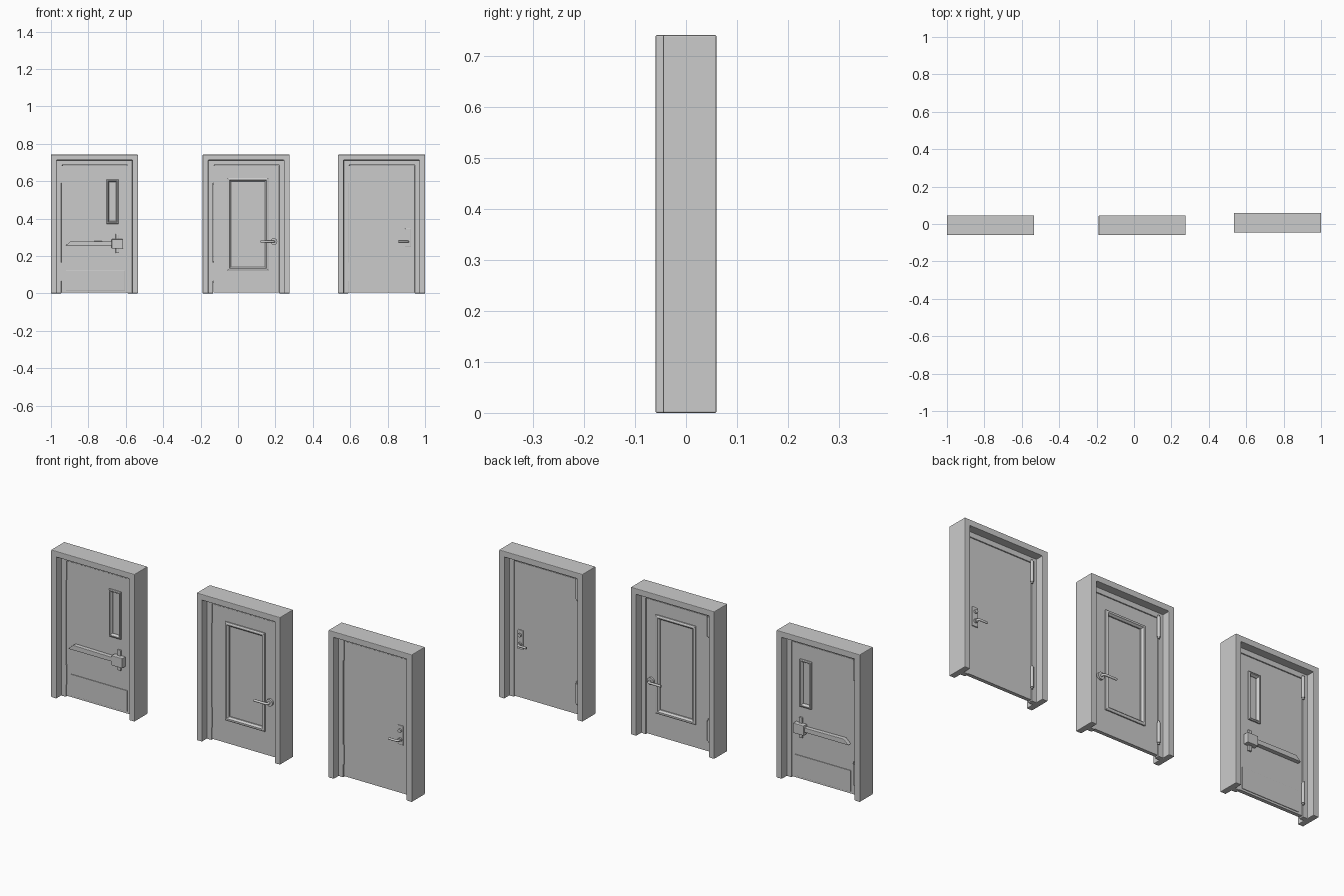
import bpy, bmesh, math
from mathutils import Matrix, Vector

if "Cube" in bpy.data.objects:
    bpy.data.objects.remove(bpy.data.objects["Cube"])

H, T, D = 0.2325, 0.742, 0.0525      # frame half width, height, half depth
LEAF = 0.009                          # leaf half thickness


def finish(name, bm, bevel=0.0, smooth=False):
    bmesh.ops.recalc_face_normals(bm, faces=bm.faces)
    me = bpy.data.meshes.new(name)
    bm.to_mesh(me)
    bm.free()
    ob = bpy.data.objects.new(name, me)
    bpy.context.collection.objects.link(ob)
    if bevel:
        m = ob.modifiers.new("bevel", 'BEVEL')
        m.width, m.segments, m.limit_method = bevel, 2, 'ANGLE'
    if smooth:
        bpy.ops.object.select_all(action='DESELECT')
        ob.select_set(True)
        bpy.context.view_layer.objects.active = ob
        bpy.ops.object.shade_smooth_by_angle(angle=math.radians(35))
    return ob


def box(name, x0, x1, y0, y1, z0, z1, bevel=0.0):
    bm = bmesh.new()
    bmesh.ops.create_cube(bm, size=1)
    for v in bm.verts:
        v.co = ((x0 + x1) / 2 + v.co.x * (x1 - x0), (y0 + y1) / 2 + v.co.y * (y1 - y0),
                (z0 + z1) / 2 + v.co.z * (z1 - z0))
    return finish(name, bm, bevel)


def cylinder(name, center, r, depth, axis='Z', sides=24):
    bm = bmesh.new()
    rot = Matrix.Rotation(math.pi / 2, 4, 'X') if axis == 'Y' else Matrix()
    bmesh.ops.create_cone(bm, cap_ends=True, segments=sides, radius1=r, radius2=r, depth=depth,
                          matrix=Matrix.Translation(center) @ rot)
    return finish(name, bm, smooth=True)


def bridge(bm, rows, close):
    n = len(rows)
    for i in range(n if close else n - 1):
        a, b = rows[i], rows[(i + 1) % n]
        for j in range(len(a)):
            k = (j + 1) % len(a)
            bm.faces.new((a[j], a[k], b[k], b[j]))


def rect_rings(name, rings, bevel=0.0):
    """Rectangular ring made of (x0, x1, z0, z1, y) loops joined in a cycle."""
    bm = bmesh.new()
    rows = [[bm.verts.new(p) for p in ((a, y, c), (b, y, c), (b, y, d), (a, y, d))]
            for a, b, c, d, y in rings]
    bridge(bm, rows, True)
    return finish(name, bm, bevel)


def door_frame(name, cx, cy):
    # stepped jamb section swept up, across and down with mitred corners
    w, w2, s0, s1 = 0.03, 0.0555, -0.0135, 0.0125
    prof = [(0, -D), (w, -D), (w, s0), (w2, s0), (w2, s1), (w, s1), (w, D), (0, D)]
    bm = bmesh.new()
    rows = [[bm.verts.new((cx + sx * (H - o), cy + y, top * (T - o))) for o, y in prof]
            for sx, top in ((-1, 0), (-1, 1), (1, 1), (1, 0))]
    bridge(bm, rows, False)
    bm.faces.new(rows[0])
    bm.faces.new(rows[3])
    finish(name, bm, 0.003)


def leaf_rect(cx):
    return cx - 0.1755, cx + 0.1755, 0.006, 0.685


def glazed_leaf(name, cx, cy, x0, x1, z0, z1, trim):
    # leaf with an opening, glass pane and raised trim on both faces
    a, b, c, d = leaf_rect(cx)
    g = trim * 0.6
    hole = (x0 + g, x1 - g, z0 + g, z1 - g)
    rect_rings(name + "_leaf", [(a, b, c, d, cy - LEAF), (*hole, cy - LEAF),
                                (*hole, cy + LEAF), (a, b, c, d, cy + LEAF)])
    box(name + "_glass", hole[0], hole[1], cy - 0.003, cy + 0.003, hole[2], hole[3])
    for s, side in ((-1, "front"), (1, "back")):
        def ring(i, y):
            return (x0 + i, x1 - i, z0 + i, z1 - i, cy + s * y)
        rect_rings(f"{name}_glass_trim_{side}",
                   [ring(0, LEAF - 0.001), ring(0, LEAF + 0.006), ring(trim * .3, LEAF + 0.009),
                    ring(trim * .6, LEAF + 0.009), ring(trim, LEAF), ring(trim, 0.002),
                    ring(g, 0.002)])


def hinges(name, cx, cy):
    # knuckle with end caps and a plate, on the back left edge
    for z, pos in ((0.115, "lower"), (0.64, "upper")):
        x, y = cx - 0.176, cy + LEAF + 0.006
        cylinder(f"{name}_hinge_{pos}_knuckle", (x, y, z), 0.0075, 0.1, sides=16)
        cylinder(f"{name}_hinge_{pos}_pin", (x, y, z), 0.005, 0.116, sides=16)
        box(f"{name}_hinge_{pos}_plate", x - 0.003, x + 0.003, cy - LEAF - 0.004, y, z - 0.05, z + 0.05)


def lever(name, x, cy, z, s, length, r):
    # neck turning into a sideways grip
    cu = bpy.data.curves.new(name, 'CURVE')
    cu.dimensions, cu.bevel_depth, cu.bevel_resolution, cu.use_fill_caps = '3D', r, 3, True
    pts = [(0, 0.005), (0, 0.027), (-0.002, 0.032), (-0.007, 0.035), (-length, 0.035)]
    sp = cu.splines.new('POLY')
    sp.points.add(len(pts) - 1)
    for p, (dx, dy) in zip(sp.points, pts):
        p.co = (x + dx, cy + s * dy, z, 1)
    bpy.context.collection.objects.link(bpy.data.objects.new(name, cu))


def span(cy, s, y0, y1):
    return sorted((cy + s * y0, cy + s * y1))


SIDES = ((-1, "front"), (1, "back"))

# frames and hinges for all three doors
DOORS = (("exit_door", -0.7675, -0.0075), ("glass_door", 0.0435, -0.0075), ("plain_door", 0.7675, 0.0075))
for n, cx, cy in DOORS:
    door_frame(n + "_frame", cx, cy)
    hinges(n, cx, cy)

# exit door: narrow window, push bar and kick plate on both faces
n, cx, cy = DOORS[0]
glazed_leaf(n, cx, cy, -0.704, -0.638, 0.372, 0.61, 0.014)
for s, side in SIDES:
    bm = bmesh.new()
    f = bm.faces.new([bm.verts.new((x, cy + s * 0.008, z)) for x, z in
                      ((-0.92, 0.256), (-0.893, 0.281), (-0.67, 0.278), (-0.67, 0.256))])
    ext = bmesh.ops.extrude_face_region(bm, geom=[f])
    bmesh.ops.translate(bm, vec=Vector((0, s * 0.022, 0)),
                        verts=[v for v in ext["geom"] if isinstance(v, bmesh.types.BMVert)])
    bmesh.ops.delete(bm, geom=[f], context='FACES_KEEP_BOUNDARY') if f.is_valid and len(bm.faces) > 6 else None
    finish(f"{n}_push_bar_{side}", bm, 0.002)
    box(f"{n}_push_bar_head_{side}", -0.675, -0.615, *span(cy, s, 0.008, 0.036), 0.24, 0.29, 0.003)
    box(f"{n}_lock_plate_{side}", -0.654, -0.636, *span(cy, s, 0.008, 0.018), 0.215, 0.318, 0.002)
    box(f"{n}_kick_plate_{side}", -0.92, -0.605, *span(cy, s, 0.008, 0.012), 0.016, 0.122, 0.001)

# glass door: large window, round rose and lever
n, cx, cy = DOORS[1]
glazed_leaf(n, cx, cy, -0.058, 0.164, 0.122, 0.618, 0.02)
for s, side in SIDES:
    cylinder(f"{n}_rose_{side}", (0.192, cy + s * 0.013, 0.277), 0.018, 0.012, 'Y', 32)
    lever(f"{n}_lever_{side}", 0.192, cy, 0.277, s, 0.072, 0.006)

# plain door: solid leaf, lock plate, cylinder and lever
n, cx, cy = DOORS[2]
a, b, c, d = leaf_rect(cx)
box(n + "_leaf", a, b, cy - LEAF, cy + LEAF, c, d)
for s, side in SIDES:
    box(f"{n}_lock_plate_{side}", 0.893, 0.925, *span(cy, s, 0.008, 0.015), 0.25, 0.347, 0.003)
    cylinder(f"{n}_lock_cylinder_{side}", (0.909, cy + s * 0.017, 0.323), 0.009, 0.012, 'Y')
    cylinder(f"{n}_lever_collar_{side}", (0.909, cy + s * 0.018, 0.277), 0.01, 0.01, 'Y')
    lever(f"{n}_lever_{side}", 0.909, cy, 0.277, s, 0.05, 0.0055)
